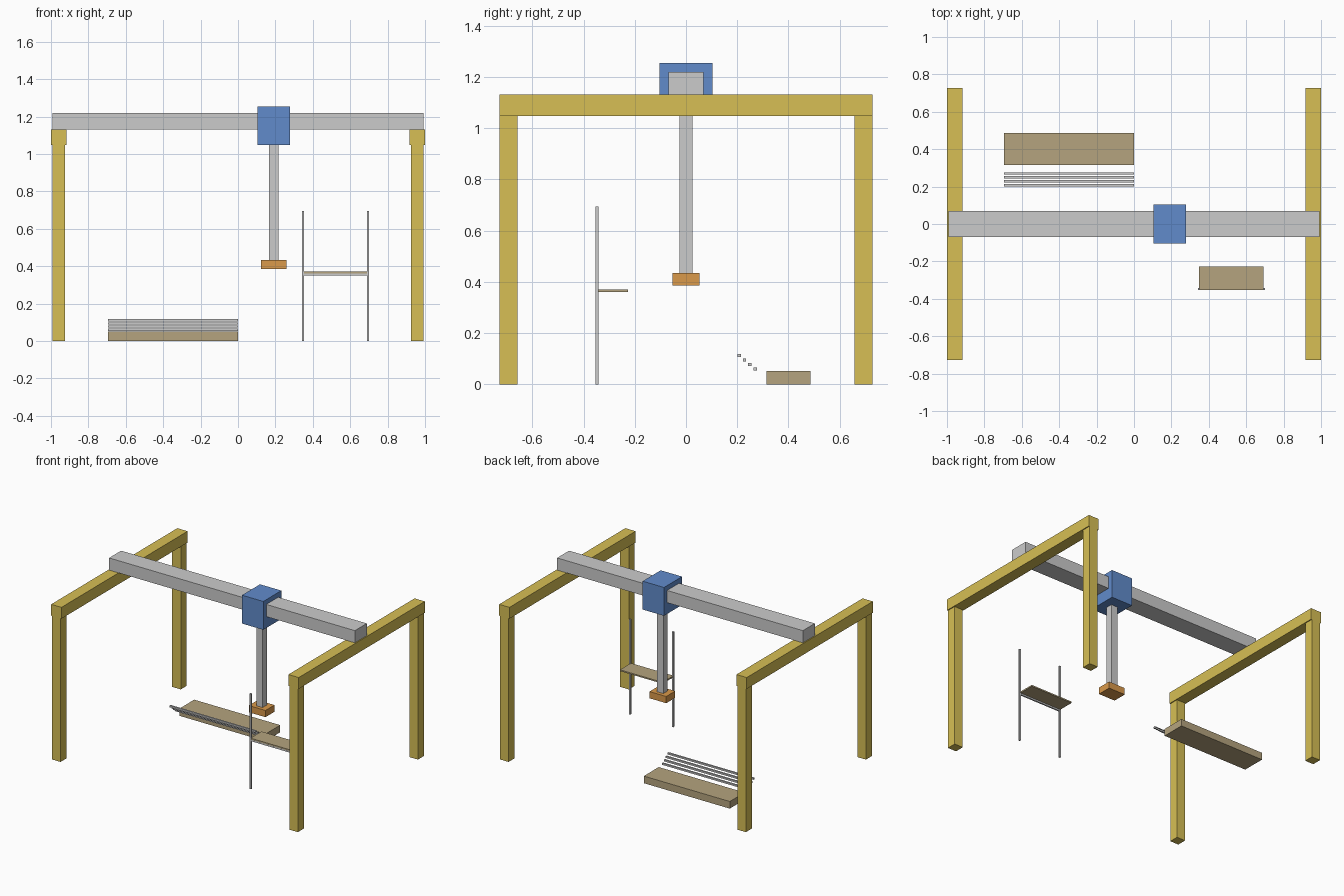
import bpy

if "Cube" in bpy.data.objects:
    bpy.data.objects.remove(bpy.data.objects["Cube"])


def material(name, rgb):
    m = bpy.data.materials.new(name)
    m.diffuse_color = (*rgb, 1)
    m.use_nodes = True
    m.node_tree.nodes["Principled BSDF"].inputs["Base Color"].default_value = m.diffuse_color
    return m


YELLOW = material("yellow_paint", (0.68, 0.52, 0.09))
BLUE = material("blue_paint", (0.12, 0.26, 0.60))
ORANGE = material("orange_paint", (0.70, 0.32, 0.07))
TAN = material("tan_board", (0.46, 0.37, 0.21))


def box(name, x, y, z, mat=None):
    """Box from (min, max) ranges on each axis."""
    v = [(a, b, c) for a in x for b in y for c in z]
    f = [(0, 1, 3, 2), (4, 6, 7, 5), (0, 4, 5, 1),
         (2, 3, 7, 6), (0, 2, 6, 4), (1, 5, 7, 3)]
    me = bpy.data.meshes.new(name)
    me.from_pydata(v, [], f)
    ob = bpy.data.objects.new(name, me)
    bpy.context.collection.objects.link(ob)
    if mat:
        me.materials.append(mat)
    return ob


def around(c, size):
    return (c - size / 2, c + size / 2)


# Gantry frame: two side rails on four legs
for sx, side in ((-1, "left"), (1, "right")):
    box(f"{side}_rail", around(sx * 0.9585, 0.083), (-0.728, 0.728), (1.048, 1.131), YELLOW)
    for sy, end in ((-1, "front"), (1, "back")):
        box(f"{end}_{side}_leg", around(sx * 0.9585, 0.069),
            around(sy * 0.6935, 0.069), (0, 1.048), YELLOW)

# Bridge beam, carriage, vertical column and gripper
CX = 0.191
box("bridge_beam", (-0.993, 0.993), (-0.069, 0.069), (1.131, 1.22))
box("carriage", around(CX, 0.172), (-0.104, 0.104), (1.048, 1.255), BLUE)
box("vertical_column", around(CX, 0.051), (-0.0255, 0.0255), (0.434, 1.1))
box("gripper", around(CX, 0.135), (-0.052, 0.052), (0.385, 0.434), ORANGE)

# Work stand: two posts, a crossbar and a shelf board
for i, x in enumerate((0.348, 0.695)):
    box(f"stand_post_{i + 1}", around(x, 0.012), around(-0.348, 0.012), (0, 0.695))
box("stand_crossbar", (0.348, 0.695), around(-0.348, 0.011), (0.35, 0.361))
box("stand_shelf", (0.348, 0.692), (-0.353, -0.226), (0.361, 0.371), TAN)

# Stock: solid board pack and a stepped row of bars
box("board_stack", (-0.695, 0), (0.315, 0.487), (0, 0.052), TAN)
for i in range(4):
    box(f"stock_bar_{i + 1}", (-0.695, 0), around(0.208 + 0.0207 * i, 0.013),
        around(0.112 - 0.0173 * i, 0.012))
